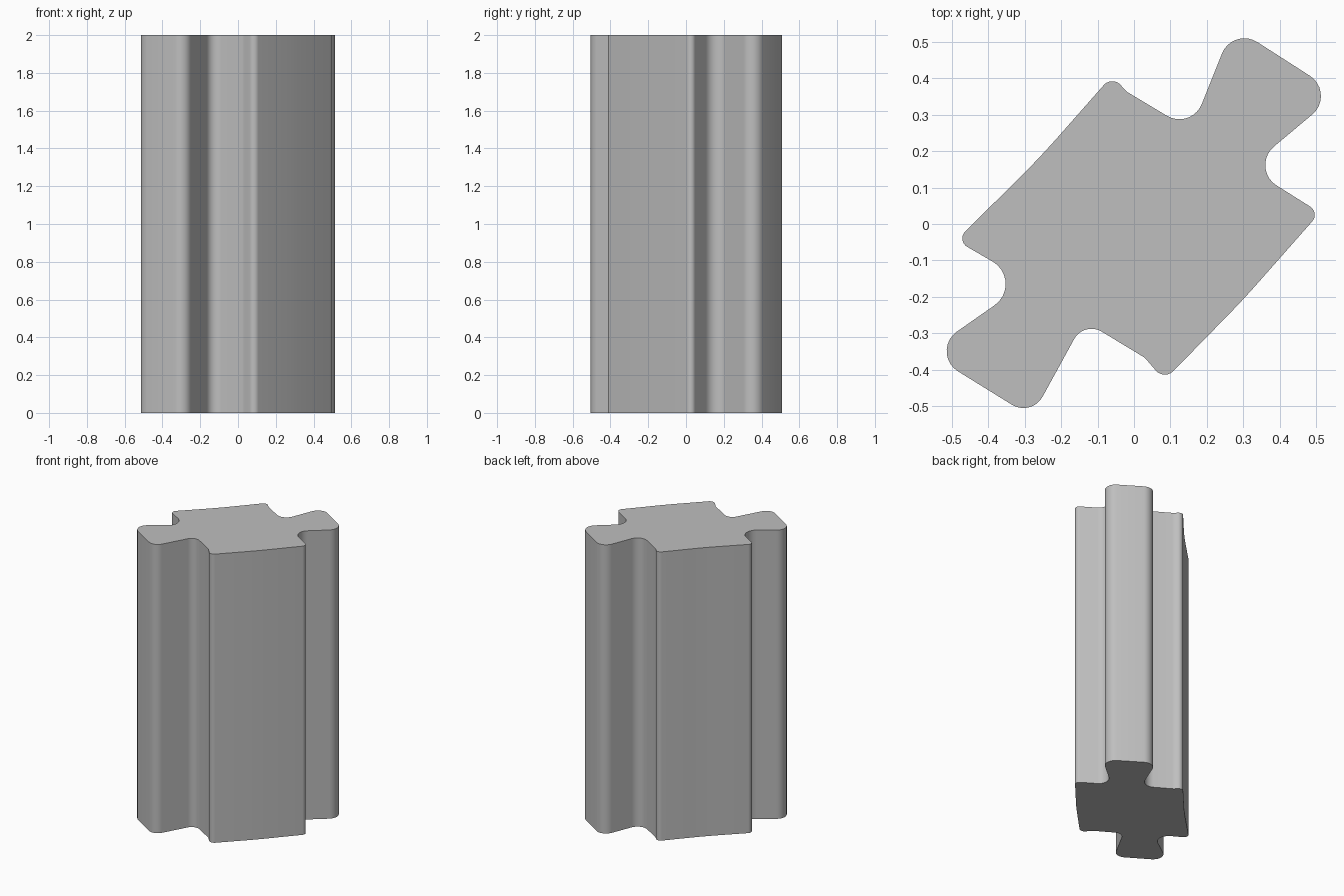
import bpy, bmesh, math
from mathutils import Vector

cube = bpy.data.objects.get("Cube")
if cube:
    bpy.data.objects.remove(cube)

HEIGHT = 2.0
# Outline corners, counter-clockwise: x, y, fillet radius
CORNERS = [
    (0.51, 0.031, 0.027),     # right shoulder
    (0.314, 0.154, 0.066),    # neck groove
    (0.558, 0.358, 0.066),    # back tongue
    (0.271, 0.542, 0.066),
    (0.157, 0.257, 0.066),    # neck groove
    (-0.022, 0.364, 0.06),    # back shoulder lip
    (-0.059, 0.408, 0.031),
    (-0.262, 0.178, 2.5),     # hollow left side
    (-0.488, -0.045, 0.027),  # left shoulder
    (-0.291, -0.159, 0.071),  # neck groove
    (-0.567, -0.352, 0.065),  # front tongue
    (-0.281, -0.529, 0.06),
    (-0.137, -0.266, 0.054),  # neck groove
    (0.03, -0.367, 0.06),     # front shoulder lip
    (0.083, -0.429, 0.033),
    (0.3, -0.207, 2.5),       # bulged right side
]


def fillet(prev, corner, nxt, radius, steps=9):
    """Points of the arc that rounds one corner."""
    a, b = (prev - corner).normalized(), (nxt - corner).normalized()
    half = a.angle(b) / 2
    centre = corner + (a + b).normalized() * radius / math.sin(half)
    reach = radius / math.tan(half)
    start, end = corner + a * reach - centre, corner + b * reach - centre
    sweep = start.angle(end)
    return [centre + (start * math.sin(sweep * (1 - i / steps))
                      + end * math.sin(sweep * i / steps)) / math.sin(sweep)
            for i in range(steps + 1)]


# Rounded outline
points = [Vector((x, y, 0)) for x, y, r in CORNERS]
outline = []
for i, (x, y, r) in enumerate(CORNERS):
    outline += fillet(points[i - 1], points[i], points[(i + 1) % len(points)], r)

# Extrude the outline into the block
bm = bmesh.new()
base = bm.faces.new([bm.verts.new(p) for p in outline])
top = bmesh.ops.extrude_face_region(bm, geom=[base], use_keep_orig=True)["geom"]
bmesh.ops.translate(bm, vec=(0, 0, HEIGHT),
                    verts=[v for v in top if isinstance(v, bmesh.types.BMVert)])
bmesh.ops.recalc_face_normals(bm, faces=bm.faces)
mesh = bpy.data.meshes.new("interlocking_block")
bm.to_mesh(mesh)
bm.free()

# Plain grey
grey = bpy.data.materials.new("stone_grey")
grey.use_nodes = True
colour = (0.52, 0.52, 0.52, 1)
grey.diffuse_color = colour
grey.node_tree.nodes["Principled BSDF"].inputs["Base Color"].default_value = colour
mesh.materials.append(grey)

block = bpy.data.objects.new("interlocking_block", mesh)
bpy.context.collection.objects.link(block)
bpy.context.view_layer.objects.active = block
block.select_set(True)
bpy.ops.object.shade_smooth_by_angle(angle=math.radians(30))
